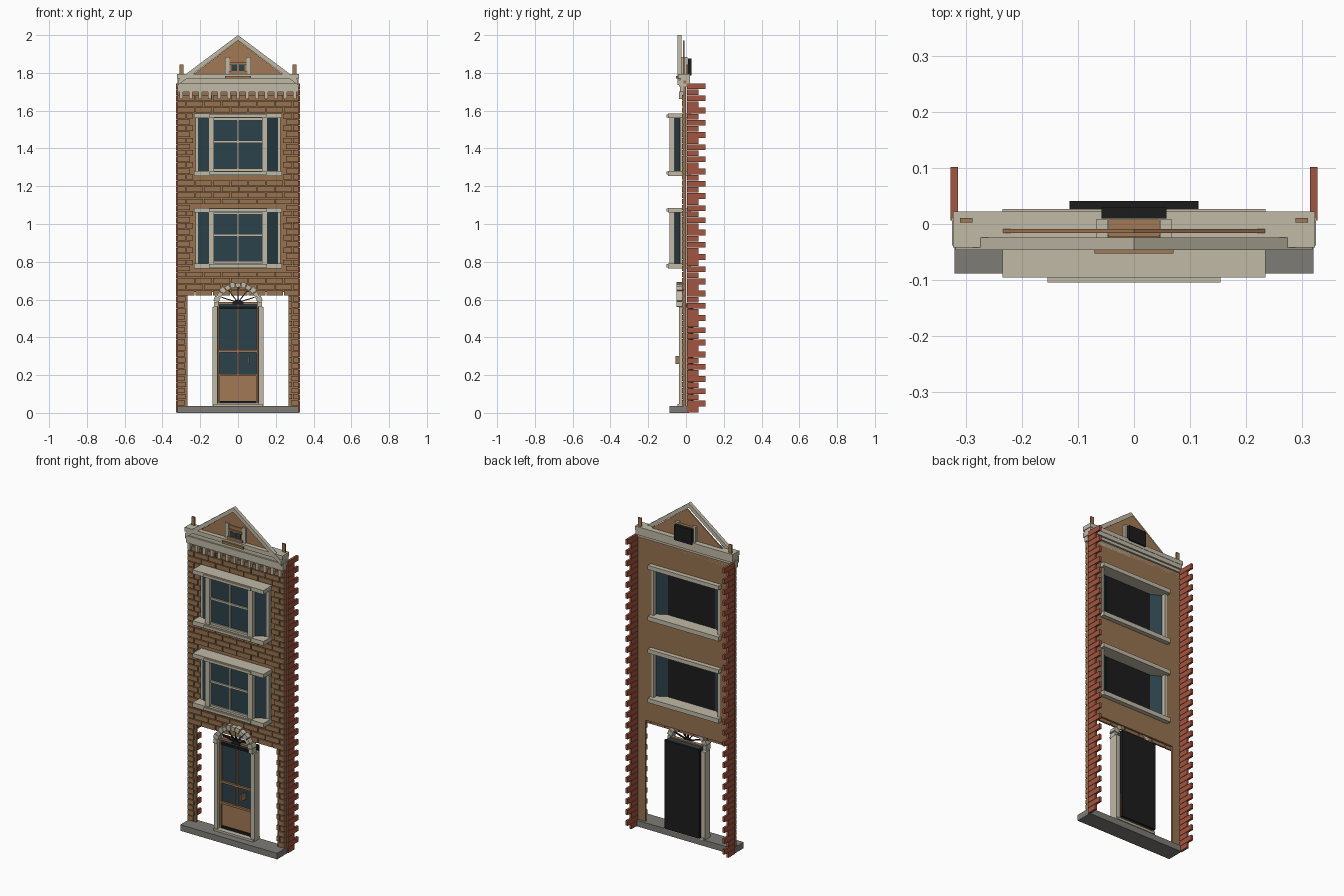
import bpy, bmesh, math

if "Cube" in bpy.data.objects:
    bpy.data.objects.remove(bpy.data.objects["Cube"])


def material(name, r, g, b):
    m = bpy.data.materials.new(name)
    m.use_nodes = True
    m.diffuse_color = (r, g, b, 1)
    m.node_tree.nodes["Principled BSDF"].inputs["Base Color"].default_value = (r, g, b, 1)
    return m


stone = material("pale stone", .53, .49, .38)
brick = material("brown brick", .31, .17, .08)
wood = material("brown wood", .36, .19, .09)
red = material("red brick", .37, .09, .05)
glass = material("dark glass", .025, .055, .07)
slab = material("grey slab", .21, .20, .18)
black = material("black backing", .012, .012, .012)


def rect(x0, x1, z0, z1):
    return [(x0, z0), (x1, z0), (x1, z1), (x0, z1)]


def bar(p, q, width):
    """Outline of a straight bar running from p to q."""
    dx, dz = q[0] - p[0], q[1] - p[1]
    k = width / 2 / math.hypot(dx, dz)
    nx, nz = -dz * k, dx * k
    return [(p[0] + nx, p[1] + nz), (p[0] - nx, p[1] - nz),
            (q[0] - nx, q[1] - nz), (q[0] + nx, q[1] + nz)]


def part(name, mat, outlines, lo, hi, mirror=False, plan=False):
    """Extrude outlines between lo and hi: along y, or along z for a plan."""
    bm = bmesh.new()
    if mirror:
        outlines = outlines + [[(-x, v) for x, v in o] for o in outlines]
    for o in outlines:
        rings = []
        for d in (lo, hi):
            rings.append([bm.verts.new((x, v, d) if plan else (x, d, v)) for x, v in o])
        a, b = rings
        bm.faces.new(a)
        bm.faces.new(b[::-1])
        for i in range(len(o)):
            j = (i + 1) % len(o)
            bm.faces.new((a[j], a[i], b[i], b[j]))
    bmesh.ops.recalc_face_normals(bm, faces=bm.faces)
    me = bpy.data.meshes.new(name)
    bm.to_mesh(me)
    bm.free()
    me.materials.append(mat)
    ob = bpy.data.objects.new(name, me)
    bpy.context.collection.objects.link(ob)
    return ob


# Main dimensions
HALF, PIER, BAY = .32, .268, .225
SHOP_TOP, WALL_TOP = .64, 1.76
WINDOWS = [("lower", .765, 1.085), ("upper", 1.255, 1.585)]
COURSE = .0323

# Base slab and doorstep
part("base_slab", slab, [rect(-HALF, HALF, 0, .036)], -.088, .015)
part("doorstep", stone, [rect(-.13, .13, .036, .048)], -.045, .02)

# Wall backing, leaving the bays and the ground floor open
bands, sides, z = [], [rect(PIER, HALF, .036, SHOP_TOP)], SHOP_TOP
for _, z0, z1 in WINDOWS:
    bands.append(rect(-HALF, HALF, z, z0 + .02))
    sides.append(rect(BAY, HALF, z0 + .02, z1 - .02))
    z = z1 - .02
bands.append(rect(-HALF, HALF, z, WALL_TOP))
part("wall", brick, bands, -.012, 0)
part("wall_piers", brick, sides, -.012, 0, mirror=True)

# Raised facing bricks in staggered courses
faces, length, gap = [], .094, .005
for row in range(52):
    z = .04 + row * COURSE
    top = z + COURSE - gap
    if top > 1.71:
        break
    inner = 0
    if top < SHOP_TOP:
        inner = PIER
    elif any(z0 - .01 < z + .01 < z1 for _, z0, z1 in WINDOWS):
        inner = BAY + .012
    spans = [(-HALF, -inner), (inner, HALF)] if inner else [(-HALF, HALF)]
    if inner:
        trim = 0 if row % 2 else .016
        spans = [(-HALF, -inner - trim), (inner + trim, HALF)]
    for a, b in spans:
        x = -HALF - (length / 2 if row % 2 else 0)
        while x < b:
            l, r = max(a, x), min(b, x + length - gap)
            if r - l > .008:
                faces.append(rect(l, r, z, top))
            x += length
part("facing_bricks", brick, faces, -.021, -.011)

# Toothed red brick returns on both sides
for name, reach, shift in (("long", .102, 0), ("short", .066, COURSE)):
    rows = [rect(.314, .327, z0, z0 + COURSE - .002)
            for z0 in (.035 + i * 2 * COURSE - shift for i in range(27))]
    part(f"{name}_return_bricks", red, rows, .006, reach, mirror=True)

# Bay windows
for name, z0, z1 in WINDOWS:
    low, high, mid = z0 + .026, z1 - .024, (z0 + z1) / 2 + .015
    slabs = [rect(-.234, .234, z0, low), rect(-.234, .234, high, z1)]
    part(f"{name}_bay_sill_and_head", stone, slabs, -.095, .027)
    lips = [rect(-.154, .154, z0 + .006, low - .004), rect(-.154, .154, high + .004, z1 - .004)]
    part(f"{name}_bay_lips", stone, lips, -.104, -.094)
    part(f"{name}_bay_posts", stone, [rect(.126, .156, low, high)], -.088, -.056, mirror=True)
    part(f"{name}_bay_end_posts", stone, [rect(.212, .226, low, high)], -.032, .004, mirror=True)
    rails = [rect(-.126, .126, low, low + .012), rect(-.126, .126, high - .012, high),
             rect(-.126, .126, mid - .006, mid + .006), rect(-.005, .005, low, high)]
    part(f"{name}_window_bars", stone, rails, -.08, -.064)
    part(f"{name}_window_glass", glass, [rect(-.126, .126, low, high)], -.071, -.06)
    part(f"{name}_window_backing", black, [rect(-.155, .155, low, high)], -.058, -.05)
    pane = bar((.154, -.058), (.215, -.024), .008)
    part(f"{name}_side_glass", glass, [pane], low, high, mirror=True, plan=True)

# Door
DOOR, SPRING = .107, .56
part("door_backing", black, [rect(-.115, .115, .05, .58)], .025, .041)
part("door_jambs", stone, [rect(.109, .134, .036, SPRING)], -.037, .012, mirror=True)
part("door_leaf", wood, [rect(-DOOR, DOOR, .05, .205)], -.012, .026)
part("door_glass", glass, [rect(-DOOR, DOOR, .205, .58)], -.008, .026)
part("door_stiles", wood, [rect(.098, DOOR, .05, .58)], -.02, 0, mirror=True)
part("door_rails", wood, [rect(-DOOR, DOOR, z, z + .012) for z in (.195, .32, .575)]
     + [rect(-.004, .004, .2, .575)], -.02, 0)
part("door_kick_plate", black, [rect(-.098, .098, .05, .064)], -.02, -.01)
part("door_handle", wood, [rect(.052, .06, .26, .3)], -.055, -.012)

# Arch of separate stones with a fanlight
stones, n, step = [], 13, math.pi / 13
for i in range(n):
    a, b = i * step + .015, (i + 1) * step - .015
    r = .135 if i % 2 else .129
    stones.append([(q * math.cos(t), SPRING + q * math.sin(t))
                   for q, t in ((.105, a), (r, a), (r, b), (.105, b))])
part("door_arch", stone, stones, -.05, -.008)
spokes = []
for i in range(1, 6):
    t = i * math.pi / 6
    c, s = math.cos(t), math.sin(t)
    spokes.append(bar((.02 * c, .58 + .02 * s), (.1 * c, SPRING + .103 * s), .005))
hub = [(.03 * math.cos(i * math.pi / 8), .575 + .025 * math.sin(i * math.pi / 8)) for i in range(9)]
part("fanlight_bars", black, spokes + [hub, rect(-.1, .1, .55, .562)], -.024, -.014)

# Cornice with brackets
part("cornice_frieze", stone, [rect(-HALF, HALF, 1.7, 1.728)], -.032, 0)
part("cornice_shelf", stone, [rect(-.324, .324, 1.728, 1.745)], -.038, .01)
part("cornice_band", stone, [rect(-HALF, HALF, 1.745, 1.77)], -.03, .02)
part("cornice_cap", stone, [rect(-.323, .323, 1.77, 1.795)], -.042, .022)
brackets = [rect(x - .009, x + .009, 1.662, 1.702) for x in (-.3 + i * .05 for i in range(13))]
part("cornice_brackets", stone, brackets, -.036, -.01)

# Gable with sloping boards
part("gable_panel", wood, [[(-.24, 1.79), (.24, 1.79), (0, 1.972)]], -.016, -.009)
rafter = [(.318, 1.735), (.318, 1.762), (0, 2), (0, 1.972)]
part("gable_boards", stone, [rafter], -.046, -.024, mirror=True)
part("corner_posts", wood, [rect(.288, .31, 1.79, 1.845)], .003, .011, mirror=True)

# Attic window
part("attic_backing", black, [rect(-.058, .058, 1.785, 1.875)], .01, .03)
part("attic_box", wood, [rect(-.045, .045, 1.795, 1.875)], -.022, .008)
part("attic_posts", stone, [rect(.046, .068, 1.795, 1.885)], -.026, .008, mirror=True)
part("attic_glass", glass, [rect(-.034, .034, 1.81, 1.845)], -.025, -.021)
part("attic_rails", wood, [rect(-.045, .045, 1.845, 1.855), rect(-.004, .004, 1.81, 1.845),
                           rect(-.05, .05, 1.795, 1.81)], -.032, -.02)
part("attic_sill", wood, [rect(-.07, .07, 1.77, 1.784)], -.053, -.02)
